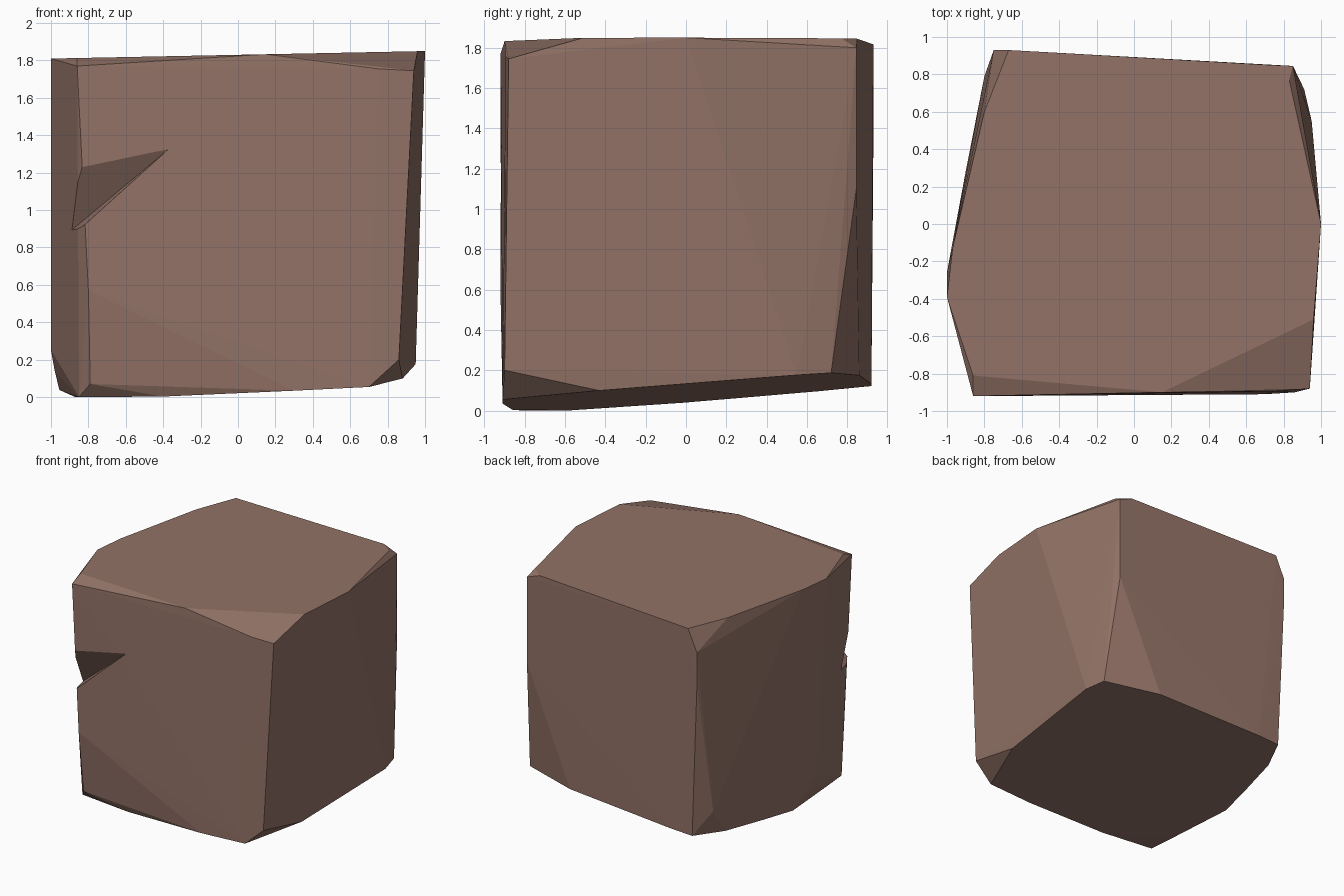
import bpy
import bmesh
from mathutils import Vector

default_cube = bpy.data.objects.get("Cube")
if default_cube:
    bpy.data.objects.remove(default_cube, do_unlink=True)

# Single flat stone colour
stone = bpy.data.materials.new("brown_stone")
stone.use_nodes = True
stone_colour = (0.29, 0.17, 0.135, 1)
stone.diffuse_color = stone_colour
stone.node_tree.nodes["Principled BSDF"].inputs["Base Color"].default_value = stone_colour


def top_height(x, y):
    """Slightly tilted plane of the upper face."""
    return 1.83 + 0.02 * x


def base_height(x, y):
    """Tilted plane of the underside, resting on the ground at the front."""
    return max(0, 0.0875 + 0.05 * x + 0.075 * y)


def on_plane(outline, height):
    return [Vector((x, y, height(x, y))) for x, y in outline]


def make_hull(name, points):
    """Closed faceted solid wrapped around the given corner points."""
    bm = bmesh.new()
    for point in points:
        bm.verts.new(point)
    bmesh.ops.convex_hull(bm, input=bm.verts[:])
    loose = [v for v in bm.verts if not v.link_faces]
    bmesh.ops.delete(bm, geom=loose, context='VERTS')
    bmesh.ops.recalc_face_normals(bm, faces=bm.faces[:])
    mesh = bpy.data.meshes.new(name)
    bm.to_mesh(mesh)
    bm.free()
    mesh.materials.append(stone)
    solid = bpy.data.objects.new(name, mesh)
    bpy.context.collection.objects.link(solid)
    return solid


# Outline of the upper face
top_rim = [(-.67, .93), (.73, .85), (.83, .77), (1, 0), (.96, -.51), (.15, -.9),
           (-.6, -.81), (-.86, -.81), (-1, -.39), (-.97, -.13), (-.8, .6)]

# Outline of the underside
base_rim = [(-.7, .92), (-.5, .92), (.45, .86), (.91, .72), (.95, .55), (.88, -.43),
            (.7, -.91), (.3, -.91), (-.4, -.86), (-.85, -.8), (-.87, -.58),
            (-.955, -.02), (-.9, .28), (-.82, .66)]

# Chipped corners along the upright edges
back_corners = [(-.75, .93, 1.64), (-.75, .93, 1.37), (-.8, .79, .3),
                (.85, .845, 1.8), (.85, .845, 1.1)]
front_corners = [(.94, -.88, 1.745), (.75, -.895, 1.755), (.86, -.9, .2),
                 (-.86, -.92, 1.77), (-.8, -.92, .57), (-.79, -.87, .07)]
side_corners = [(-1, -.26, .25), (-.98, -.15, .14)]

corners = [Vector(p) for p in back_corners + front_corners + side_corners]
rock = make_hull("rock_block",
                 on_plane(top_rim, top_height) + on_plane(base_rim, base_height) + corners)

# Wedge-shaped notch in the front edge, enlarged about its inner crease
upper, lower = Vector((-.83, -.92, 1.23)), Vector((-.81, -.92, .93))
crease_front, crease_side = Vector((-.39, -.91, 1.31)), Vector((-.88, -.74, .9))
middle = (crease_front + crease_side) / 2
wedge = [middle + (p - middle) * 1.6 for p in (upper, lower, crease_front, crease_side)]
cutter = make_hull("notch_cutter", wedge)
cutter.hide_render = True

cut = rock.modifiers.new("notch", 'BOOLEAN')
cut.operation = 'DIFFERENCE'
cut.solver = 'EXACT'
cut.object = cutter
bpy.context.view_layer.objects.active = rock
rock.select_set(True)
bpy.ops.object.modifier_apply(modifier=cut.name)
bpy.data.objects.remove(cutter, do_unlink=True)
